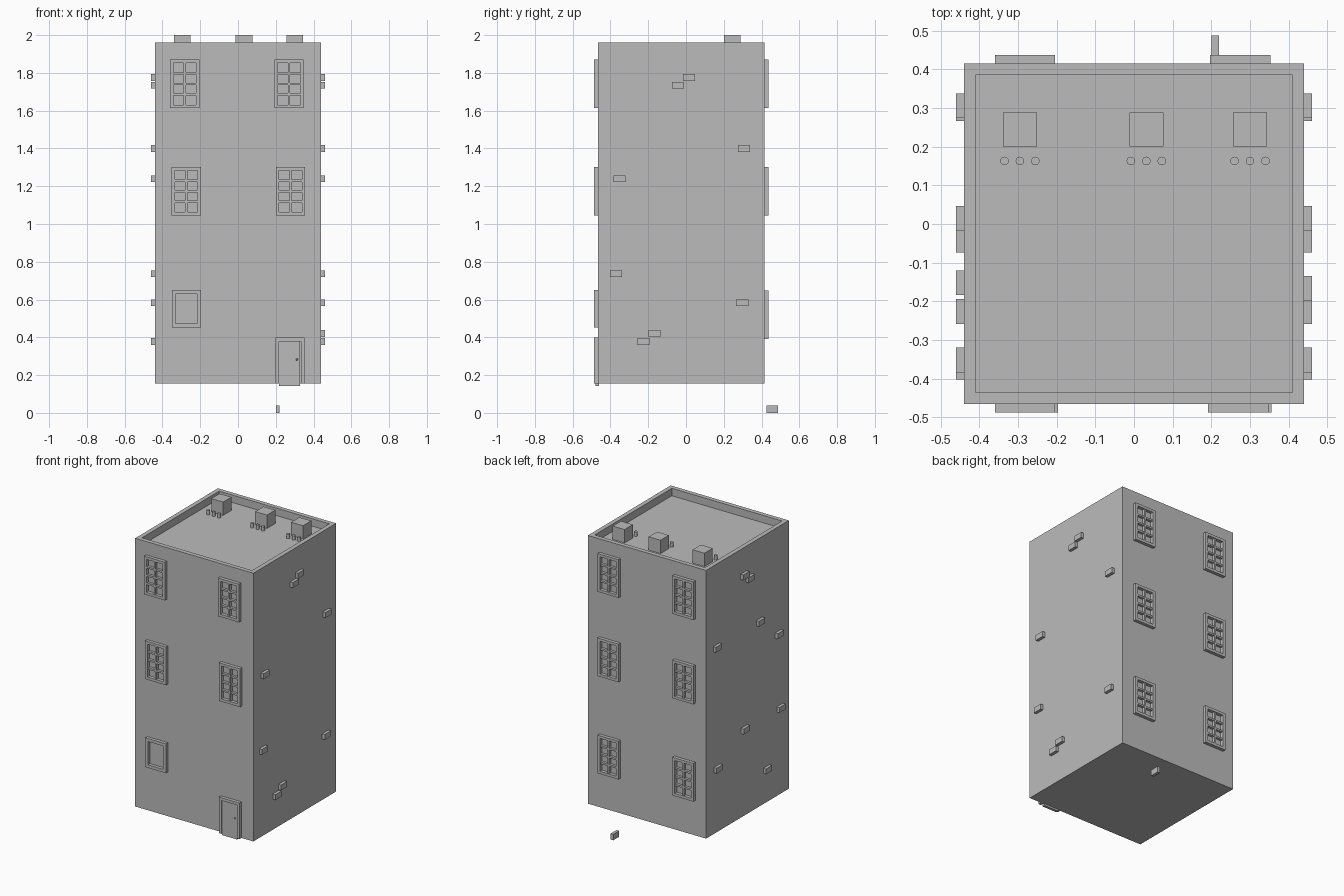
import bpy, bmesh
from mathutils import Matrix, Vector

cube = bpy.data.objects.get("Cube")
if cube:
    bpy.data.objects.remove(cube)

grey = bpy.data.materials.new("plain_grey")
grey.use_nodes = True
colour = (0.5, 0.5, 0.5, 1)
grey.diffuse_color = colour
grey.node_tree.nodes["Principled BSDF"].inputs["Base Color"].default_value = colour


def add_box(bm, lo, hi):
    lo, hi = Vector(lo), Vector(hi)
    m = Matrix.Translation((lo + hi) / 2) @ Matrix.Diagonal((*(hi - lo), 1))
    bmesh.ops.create_cube(bm, size=1, matrix=m)


def finish(bm, name):
    bmesh.ops.recalc_face_normals(bm, faces=bm.faces)
    mesh = bpy.data.meshes.new(name)
    bm.to_mesh(mesh)
    bm.free()
    mesh.materials.append(grey)
    ob = bpy.data.objects.new(name, mesh)
    bpy.context.collection.objects.link(ob)
    return ob


def box(name, lo, hi):
    bm = bmesh.new()
    add_box(bm, lo, hi)
    return finish(bm, name)


FRONT, BACK, SIDE = -0.465, 0.415, 0.44
BASE, TOP, ROOF = 0.155, 1.96, 1.91
DEPTH = 0.022


def framed_panel(name, x0, x1, z0, z1, wall, out, border, cols=1, rows=1, sill=True):
    """Frame with glazing bars standing proud of a wall."""
    bm = bmesh.new()

    def bar(ax, bx, az, bz, d):
        ys = sorted((wall - out * 0.004, wall + out * d))
        add_box(bm, (ax, ys[0], az), (bx, ys[1], bz))

    bar(x0, x0 + border, z0, z1, DEPTH)
    bar(x1 - border, x1, z0, z1, DEPTH)
    bar(x0 + border, x1 - border, z1 - border, z1, DEPTH)
    if sill:
        bar(x0 + border, x1 - border, z0, z0 + border, DEPTH)
    ix0, ix1, iz0, iz1 = x0 + border, x1 - border, z0 + border, z1 - border
    half = 0.006
    for i in range(1, cols):
        c = ix0 + (ix1 - ix0) * i / cols
        bar(c - half, c + half, iz0, iz1, DEPTH - 0.004)
    for j in range(1, rows):
        c = iz0 + (iz1 - iz0) * j / rows
        bar(ix0, ix1, c - half, c + half, DEPTH - 0.005)
    return finish(bm, name)


# Tower body with a sunken roof inside a parapet
bm = bmesh.new()
add_box(bm, (-SIDE, FRONT, BASE), (SIDE, BACK, TOP))
lid = max(bm.faces, key=lambda f: f.calc_center_median().z)
bmesh.ops.inset_region(bm, faces=[lid], thickness=0.042)
well = bmesh.ops.extrude_discrete_faces(bm, faces=[lid])["faces"]
bmesh.ops.translate(bm, verts=well[0].verts, vec=(0, 0, ROOF - TOP))
finish(bm, "tower_body")

# Paned windows on the front and back
HEIGHT = 0.257
front_windows = [(-0.36, 1.613), (0.192, 1.613), (-0.352, 1.045), (0.2, 1.045)]
back_windows = [(x, z) for z in (1.613, 1.045, 0.391) for x in (-0.36, 0.197)]
for label, wall, out, spots in (("front", FRONT, -1, front_windows),
                                ("back", BACK, 1, back_windows)):
    for i, (x, z) in enumerate(spots):
        framed_panel(f"{label}_window_{i + 1}", x, x + 0.156, z, z + HEIGHT,
                     wall, out, 0.018, 2, 4)

# Small window and the door with its knob
framed_panel("small_window", -0.35, -0.196, 0.453, 0.65, FRONT, -1, 0.02)
framed_panel("door_frame", 0.198, 0.352, BASE, 0.398, FRONT, -1, 0.019, sill=False)
box("door", (0.217, FRONT - 0.013, 0.143), (0.328, FRONT + 0.005, 0.38))
bm = bmesh.new()
bmesh.ops.create_icosphere(bm, subdivisions=2, radius=0.006,
                           matrix=Matrix.Translation((0.312, FRONT - 0.015, 0.283)))
finish(bm, "door_knob")

# Bricks standing out of the side walls, as (y, z) centres
shared = [(0.015, 1.776), (-0.042, 1.735), (0.306, 1.4), (-0.352, 1.24),
          (-0.37, 0.737), (0.298, 0.583), (-0.226, 0.378)]
bricks = {"left": (1, shared + [(-0.167, 0.42)]),
          "right": (-1, shared + [(-0.152, 1.4), (0.01, 0.737)])}
for label, (s, spots) in bricks.items():
    for i, (y, z) in enumerate(spots):
        xs = sorted((s * (SIDE - 0.005), s * (SIDE + 0.02)))
        box(f"{label}_brick_{i + 1}", (xs[0], y - 0.032, z - 0.018),
            (xs[1], y + 0.032, z + 0.018))
box("loose_brick", (0.2, 0.425, 0), (0.22, 0.487, 0.04))

# Rooftop chimneys, each with three short pipes in front
for i, x in enumerate((-0.295, 0.032, 0.3)):
    box(f"chimney_{i + 1}", (x - 0.044, 0.2, ROOF - 0.005), (x + 0.044, 0.288, 2))
    for j in (-1, 0, 1):
        bm = bmesh.new()
        bmesh.ops.create_cone(bm, cap_ends=True, segments=24, radius1=0.011,
                              radius2=0.011, depth=0.03,
                              matrix=Matrix.Translation((x + j * 0.04, 0.163, ROOF + 0.014)))
        pipe = finish(bm, f"pipe_{i + 1}_{j + 2}")
        bpy.ops.object.select_all(action="DESELECT")
        pipe.select_set(True)
        bpy.context.view_layer.objects.active = pipe
        bpy.ops.object.shade_smooth_by_angle()
